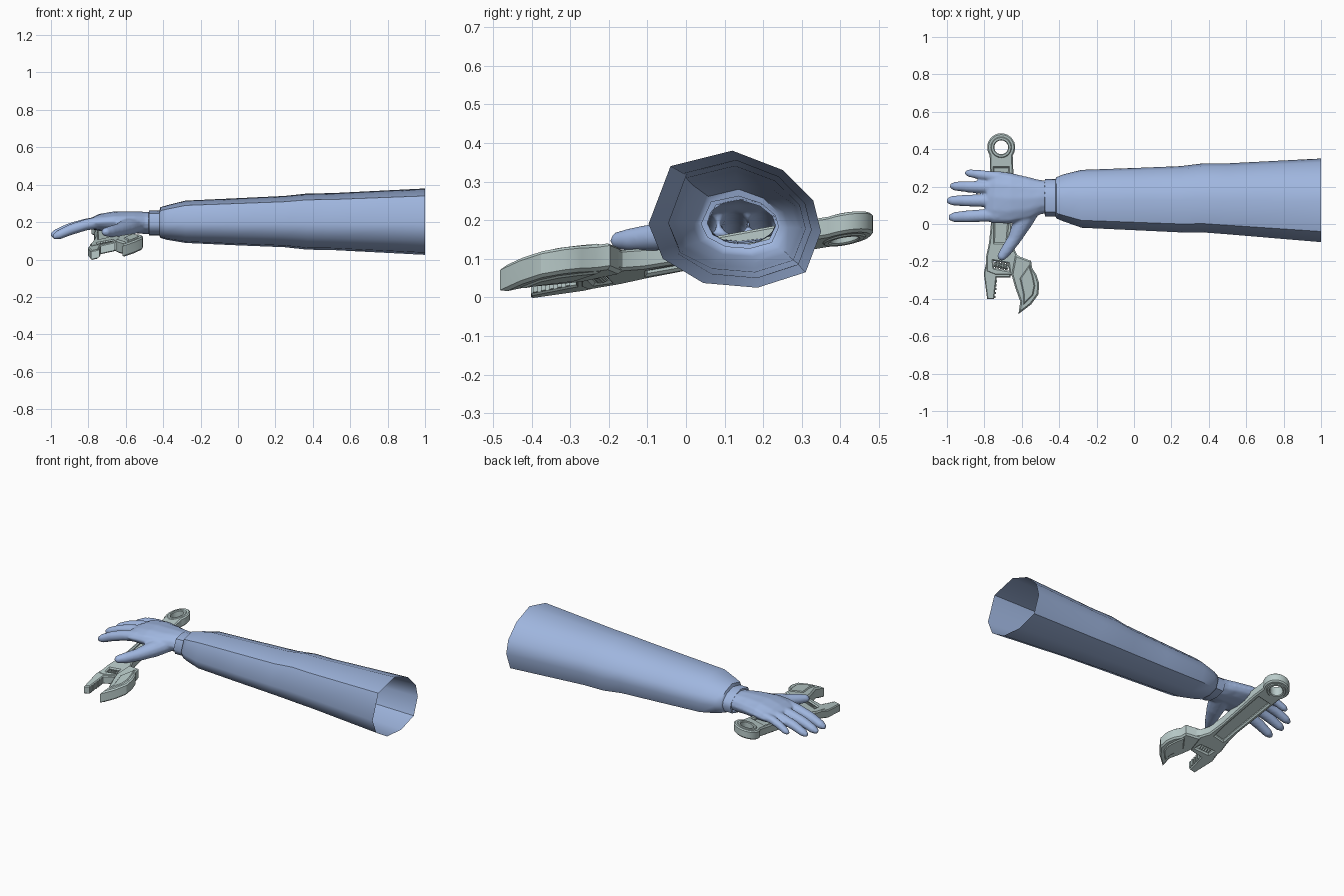
import bpy, bmesh, math
from mathutils import Vector

if "Cube" in bpy.data.objects:
    bpy.data.objects.remove(bpy.data.objects["Cube"])


def material(name, rgb):
    m = bpy.data.materials.new(name)
    m.diffuse_color = (*rgb, 1)
    m.use_nodes = True
    m.node_tree.nodes["Principled BSDF"].inputs["Base Color"].default_value = m.diffuse_color
    return m


BLUE = material("soft blue", (0.35, 0.47, 0.74))
STEEL = material("pale steel", (0.49, 0.60, 0.59))


def finish(ob, mat, angle):
    ob.data.materials.clear()
    ob.data.materials.append(mat)
    bpy.ops.object.select_all(action='DESELECT')
    ob.select_set(True)
    bpy.context.view_layer.objects.active = ob
    bpy.ops.object.shade_smooth_by_angle(angle=math.radians(angle))


def new_object(name, bm):
    bmesh.ops.recalc_face_normals(bm, faces=bm.faces)
    me = bpy.data.meshes.new(name)
    bm.to_mesh(me)
    bm.free()
    ob = bpy.data.objects.new(name, me)
    bpy.context.collection.objects.link(ob)
    return ob


def loft(bm, rings, cap):
    """Bridge rings of points into a tube."""
    loops = [[bm.verts.new(p) for p in r] for r in rings]
    n = len(loops[0])
    for a, b in zip(loops, loops[1:]):
        for i in range(n):
            j = (i + 1) % n
            bm.faces.new((a[i], a[j], b[j], b[i]))
    if cap:
        bm.faces.new(loops[0])
        bm.faces.new(loops[-1])


def limb(bm, path):
    """Closed elliptical tube; path rows are x, y, z, half width, half height."""
    pts = [Vector(p[:3]) for p in path]
    rings = []
    for i, p in enumerate(path):
        t = (pts[min(i + 1, len(pts) - 1)] - pts[max(i - 1, 0)]).normalized()
        side = t.cross(Vector((0, 0, 1))).normalized()
        up = side.cross(t)
        rings.append([pts[i] + side * p[3] * math.cos(k * math.pi / 6)
                      + up * p[4] * math.sin(k * math.pi / 6) for k in range(12)])
    loft(bm, rings, True)


# Sleeve with wrist cuff: one uneven ten-sided section, scaled along the arm
section = [(-0.04, .34), (.12, .38), (.25, .33), (.33, .25), (.35, .17),
           (.31, .065), (.185, .025), (.045, .037), (-.06, .10), (-.097, .19)]
unit = [((y - .127) / .224, (z - .202) / .178) for y, z in section]
# x, y low, y high, z low, z high
stations = [(-.478, .055, .232, .138, .252), (-.475, .04, .24, .127, .262),
            (-.42, .04, .24, .127, .262), (-.415, .03, .25, .115, .28),
            (-.38, .015, .265, .105, .29), (-.28, -.02, .29, .088, .315),
            (.0, -.033, .30, .075, .328), (.25, -.045, .31, .065, .34),
            (.37, -.045, .325, .052, .353), (.5, -.055, .325, .05, .355),
            (1.0, -.097, .351, .024, .38)]
bm = bmesh.new()
loft(bm, [[(x, (y0 + y1) / 2 + u * (y1 - y0) / 2, (z0 + z1) / 2 + v * (z1 - z0) / 2)
           for u, v in unit] for x, y0, y1, z0, z1 in stations], False)
finish(new_object("sleeve", bm), BLUE, 50)

# Hand: palm, four fingers and thumb fused into one smooth skin
bm = bmesh.new()
limb(bm, [(-.465, .143, .195, .09, .058), (-.50, .145, .196, .092, .06),
          (-.56, .138, .20, .115, .058), (-.66, .137, .202, .137, .056),
          (-.74, .143, .198, .143, .046), (-.785, .146, .19, .13, .03)])
fingers = [(.05, .035, -.99, .118, .034), (.125, .125, -1.0, .128, .033),
           (.195, .203, -.983, .132, .031), (.25, .275, -.902, .15, .026)]
for y0, y1, tip, z, r in fingers:
    row = []
    for t, lift, k in ((0, 0, 1.1), (.35, .012, 1), (.65, .012, .95), (.9, .003, .8), (1, 0, .4)):
        row.append((-.72 + t * (tip + .72), y0 + t * (y1 - y0),
                    .203 + t * (z - .203) + lift, r * k, r * k * .9))
    limb(bm, row)
limb(bm, [(-.555, .11, .19, .07, .05), (-.595, .01, .17, .052, .046),
          (-.64, -.08, .156, .036, .036), (-.685, -.145, .149, .031, .03),
          (-.712, -.18, .147, .024, .022), (-.72, -.191, .147, .01, .01)])
hand = new_object("hand", bm)
bpy.context.view_layer.objects.active = hand
remesh = hand.modifiers.new("fuse", 'REMESH')
remesh.mode = 'VOXEL'
remesh.voxel_size = .007
soften = hand.modifiers.new("soften", 'SMOOTH')
soften.iterations = 6
for m in ("fuse", "soften"):
    bpy.ops.object.modifier_apply(modifier=m)
# Open the wrist end
bm = bmesh.new()
bm.from_mesh(hand.data)
ends = [f for f in bm.faces if f.calc_center_median().x > -.476]
bmesh.ops.delete(bm, geom=ends, context='FACES')
bm.to_mesh(hand.data)
bm.free()
finish(hand, BLUE, 60)


def tilt(me):
    """Lean flat wrench parts into the plane of the wrench."""
    for v in me.vertices:
        v.co.z += .263 + .171 * v.co.y + .22 * v.co.x


def plate(name, outlines, half, bevel=.007, angle=30):
    """Bevelled plate from an outline; inner outlines become holes."""
    cu = bpy.data.curves.new(name, 'CURVE')
    cu.dimensions = '2D'
    cu.fill_mode = 'BOTH'
    cu.extrude = half - bevel
    cu.bevel_depth = bevel
    cu.offset = -bevel
    cu.bevel_resolution = 0
    for pts in outlines:
        s = cu.splines.new('POLY')
        s.points.add(len(pts) - 1)
        for p, q in zip(s.points, pts):
            p.co = (q[0], q[1], 0, 1)
        s.use_cyclic_u = True
    ob = bpy.data.objects.new(name, cu)
    bpy.context.collection.objects.link(ob)
    bpy.ops.object.select_all(action='DESELECT')
    ob.select_set(True)
    bpy.context.view_layer.objects.active = ob
    bpy.ops.object.convert(target='MESH')
    ob = bpy.context.view_layer.objects.active
    tilt(ob.data)
    finish(ob, STEEL, angle)


def arc(r, a0, a1, n):
    return [(-.71 + r * math.cos(math.radians(a0 + (a1 - a0) * i / n)),
             .41 + r * math.sin(math.radians(a0 + (a1 - a0) * i / n))) for i in range(n + 1)]


# Wrench handle with hanging eye, recessed panel and worm slot
handle = arc(.075, -35, 215, 18) + [
    (-.77, .28), (-.765, 0), (-.775, -.1), (-.79, -.17), (-.79, -.255), (-.74, -.275),
    (-.65, -.275), (-.60, -.29), (-.56, -.26), (-.56, -.205), (-.625, -.165),
    (-.65, -.11), (-.655, 0), (-.645, .28)]
eye = arc(.037, 0, 345, 23)
panel = [(-.748, .30), (-.672, .30), (-.677, 0), (-.685, -.1), (-.745, -.1), (-.743, 0)]
slot = [(-.752, -.197), (-.672, -.212), (-.667, -.25), (-.748, -.235)]
plate("handle", [handle, eye, panel, slot], .027)
plate("handle_web", [[(-.755, .31), (-.665, .31), (-.67, 0), (-.68, -.11),
                      (-.75, -.11), (-.75, 0)]], .013, .002)
# Rim around the hanging eye
plate("eye_rim", [arc(.056, 0, 345, 23), arc(.037, 0, 345, 23)], .031, .004)

# Jaws
plate("fixed_jaw", [[(-.635, -.165), (-.55, -.197), (-.545, -.235), (-.522, -.27),
                     (-.508, -.315), (-.510, -.375), (-.55, -.43), (-.618, -.482),
                     (-.608, -.415), (-.635, -.34), (-.655, -.27)]], .034, .008)
plate("fixed_jaw_ridge", [[(-.56, -.22), (-.54, -.28), (-.53, -.33), (-.54, -.38),
                           (-.59, -.43), (-.59, -.38), (-.61, -.29)]], .039, .005)
plate("moving_jaw", [[(-.79, -.205), (-.76, -.25), (-.66, -.262), (-.66, -.285),
                      (-.735, -.285), (-.748, -.402), (-.785, -.402), (-.803, -.265)]],
      .025, .005)
for i in range(5):
    y = -.30 - i * .021
    x = -.737 + (y + .285) * .11
    plate("jaw_tooth", [[(x - .008, y), (x + .007, y), (x + .007, y - .012),
                         (x - .008, y - .012)]], .02, .001)

# Worm screw: a slim core with ridged discs
bm = bmesh.new()
d = Vector((.98, -.19, 0))
screw = [(-.04, .014)]
for i in range(5):
    c = -.028 + i * .014
    screw += [(c - .004, .014), (c - .003, .026), (c + .003, .026), (c + .004, .014)]
screw.append((.04, .014))
side = Vector((.19, .98, 0))
loft(bm, [[Vector((-.71, -.223, 0)) + d * t + side * r * math.cos(k * math.pi / 6)
           + Vector((0, 0, r * math.sin(k * math.pi / 6))) for k in range(12)]
          for t, r in screw], True)
worm = new_object("worm_screw", bm)
tilt(worm.data)
finish(worm, STEEL, 30)
